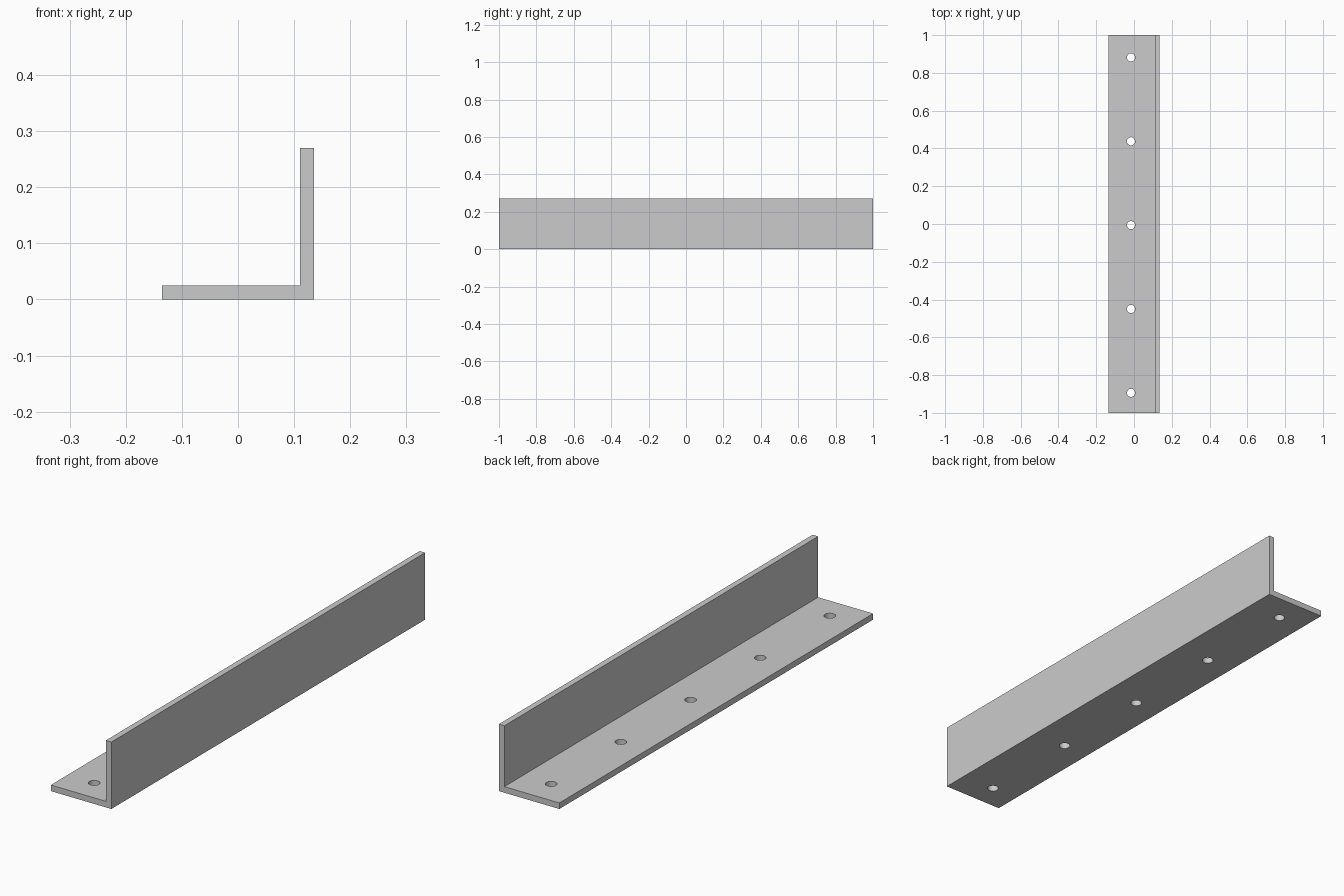
import bpy, bmesh
from mathutils import Matrix, Vector

if "Cube" in bpy.data.objects:
    bpy.data.objects.remove(bpy.data.objects["Cube"])

HALF_W, HEIGHT, THICK, LENGTH = 0.135, 0.27, 0.0245, 2.0
HOLE_X, HOLE_Y, HOLE_STEP, HOLE_R = -0.016, -0.006, 0.444, 0.0215


def make_object(name, bm):
    bmesh.ops.recalc_face_normals(bm, faces=bm.faces)
    mesh = bpy.data.meshes.new(name)
    bm.to_mesh(mesh)
    bm.free()
    obj = bpy.data.objects.new(name, mesh)
    bpy.context.collection.objects.link(obj)
    return obj


# L-shaped profile extruded along y
profile = [(-HALF_W, 0), (HALF_W, 0), (HALF_W, HEIGHT), (HALF_W - THICK, HEIGHT),
           (HALF_W - THICK, THICK), (-HALF_W, THICK)]
bm = bmesh.new()
face = bm.faces.new([bm.verts.new((x, -LENGTH / 2, z)) for x, z in profile])
ext = bmesh.ops.extrude_face_region(bm, geom=[face], use_keep_orig=True)
bmesh.ops.translate(bm, vec=Vector((0, LENGTH, 0)),
                    verts=[g for g in ext["geom"] if isinstance(g, bmesh.types.BMVert)])
angle_bar = make_object("angle_bar", bm)

# Five screw holes through the flat leg
bm = bmesh.new()
for i in range(-2, 3):
    bmesh.ops.create_cone(bm, cap_ends=True, segments=32, radius1=HOLE_R, radius2=HOLE_R,
                          depth=THICK * 3,
                          matrix=Matrix.Translation((HOLE_X, HOLE_Y + i * HOLE_STEP, THICK / 2)))
cutter = make_object("hole_cutter", bm)
cutter.hide_render = True

cut = angle_bar.modifiers.new("screw_holes", 'BOOLEAN')
cut.operation = 'DIFFERENCE'
cut.solver = 'EXACT'
cut.object = cutter

# Apply the holes, drop the cutter, smooth only the hole walls
bpy.context.view_layer.objects.active = angle_bar
angle_bar.select_set(True)
bpy.ops.object.modifier_apply(modifier=cut.name)
bpy.data.objects.remove(cutter, do_unlink=True)
bpy.ops.object.shade_smooth_by_angle()
